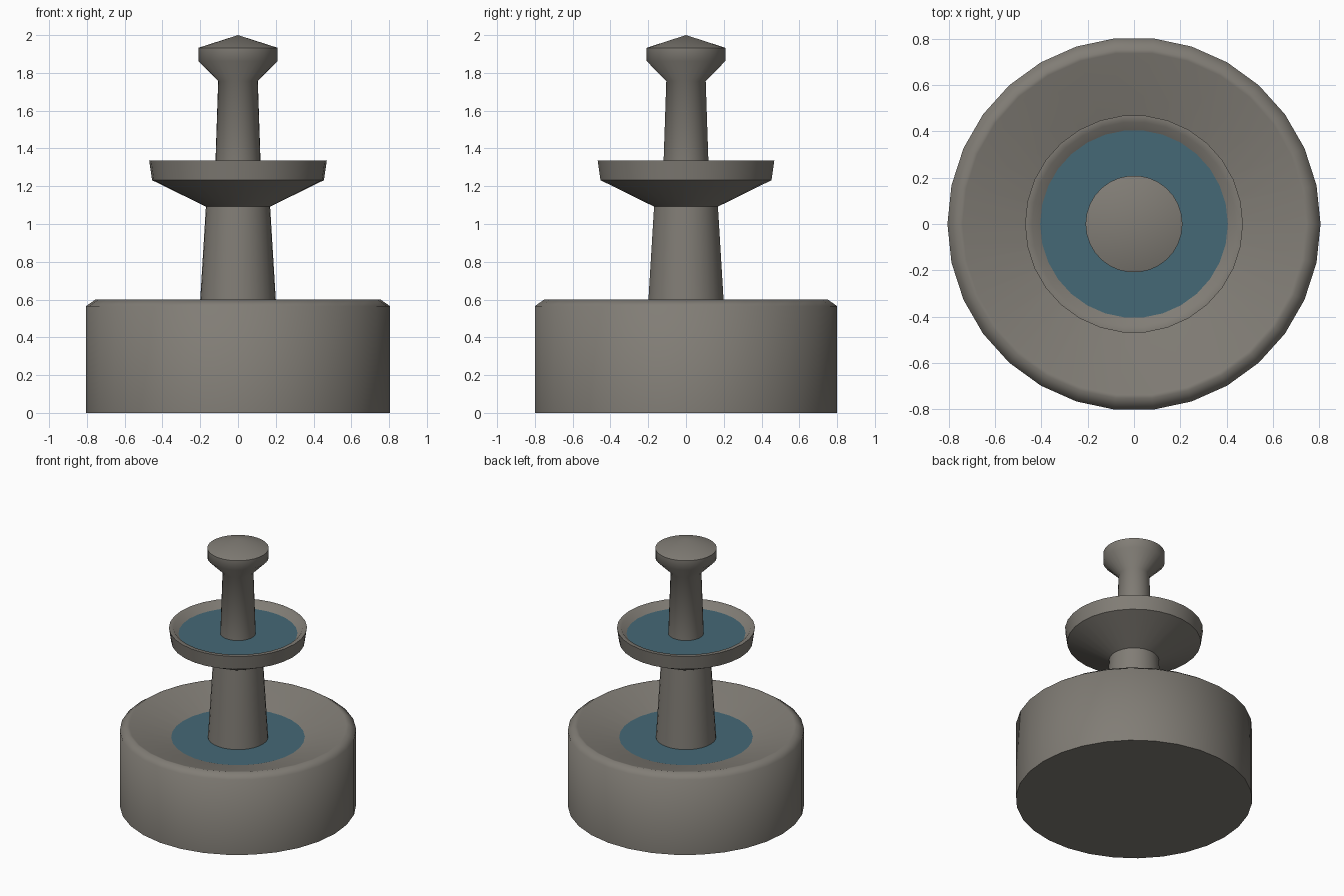
import bpy, bmesh
from math import cos, sin, tau, radians

if "Cube" in bpy.data.objects:
    bpy.data.objects.remove(bpy.data.objects["Cube"])

SIDES = 30


def material(name, rgb):
    m = bpy.data.materials.new(name)
    m.diffuse_color = (*rgb, 1)
    m.use_nodes = True
    m.node_tree.nodes["Principled BSDF"].inputs["Base Color"].default_value = m.diffuse_color
    return m


STONE = material("stone", (0.22, 0.205, 0.18))
WATER = material("water", (0.06, 0.14, 0.18))


def lathe(name, profile, mat):
    """Revolve (radius, z) points around z; radius 0 makes a pole."""
    bm = bmesh.new()
    rings = []
    for r, z in profile:
        if r == 0:
            rings.append([bm.verts.new((0, 0, z))] * SIDES)
        else:
            rings.append([bm.verts.new((r * cos(tau * i / SIDES), r * sin(tau * i / SIDES), z))
                          for i in range(SIDES)])
    for a, b in zip(rings, rings[1:]):
        for i in range(SIDES):
            j = (i + 1) % SIDES
            corners = list(dict.fromkeys((a[i], a[j], b[j], b[i])))
            bm.faces.new(corners)
    bmesh.ops.recalc_face_normals(bm, faces=bm.faces)
    mesh = bpy.data.meshes.new(name)
    bm.to_mesh(mesh)
    bm.free()
    mesh.materials.append(mat)
    ob = bpy.data.objects.new(name, mesh)
    bpy.context.collection.objects.link(ob)
    bpy.ops.object.select_all(action='DESELECT')
    ob.select_set(True)
    bpy.context.view_layer.objects.active = ob
    bpy.ops.object.shade_smooth_by_angle(angle=radians(55))
    return ob


def water(name, radius, z):
    ob = lathe(name, [(0, z), (radius, z)], WATER)
    if ob.data.polygons[0].normal.z < 0:
        ob.data.flip_normals()


# Fountain body in one profile: basin, lower stem, bowl, upper stem, finial
lathe("fountain_body", [
    (0, 0), (0.805, 0), (0.805, 0.565), (0.755, 0.6),            # basin wall
    (0.74, 0.597), (0.21, 0.435),                                # sloping basin floor
    (0.17, 1.092), (0.455, 1.232), (0.47, 1.335),                # stem and bowl underside
    (0.44, 1.335), (0.40, 1.285), (0.122, 1.25),                 # bowl rim and inside
    (0.105, 1.757), (0.209, 1.862), (0.209, 1.933), (0, 2.0),    # upper stem and finial
], STONE)

# Water surfaces
water("basin_water", 0.455, 0.512)
water("bowl_water", 0.405, 1.292)
